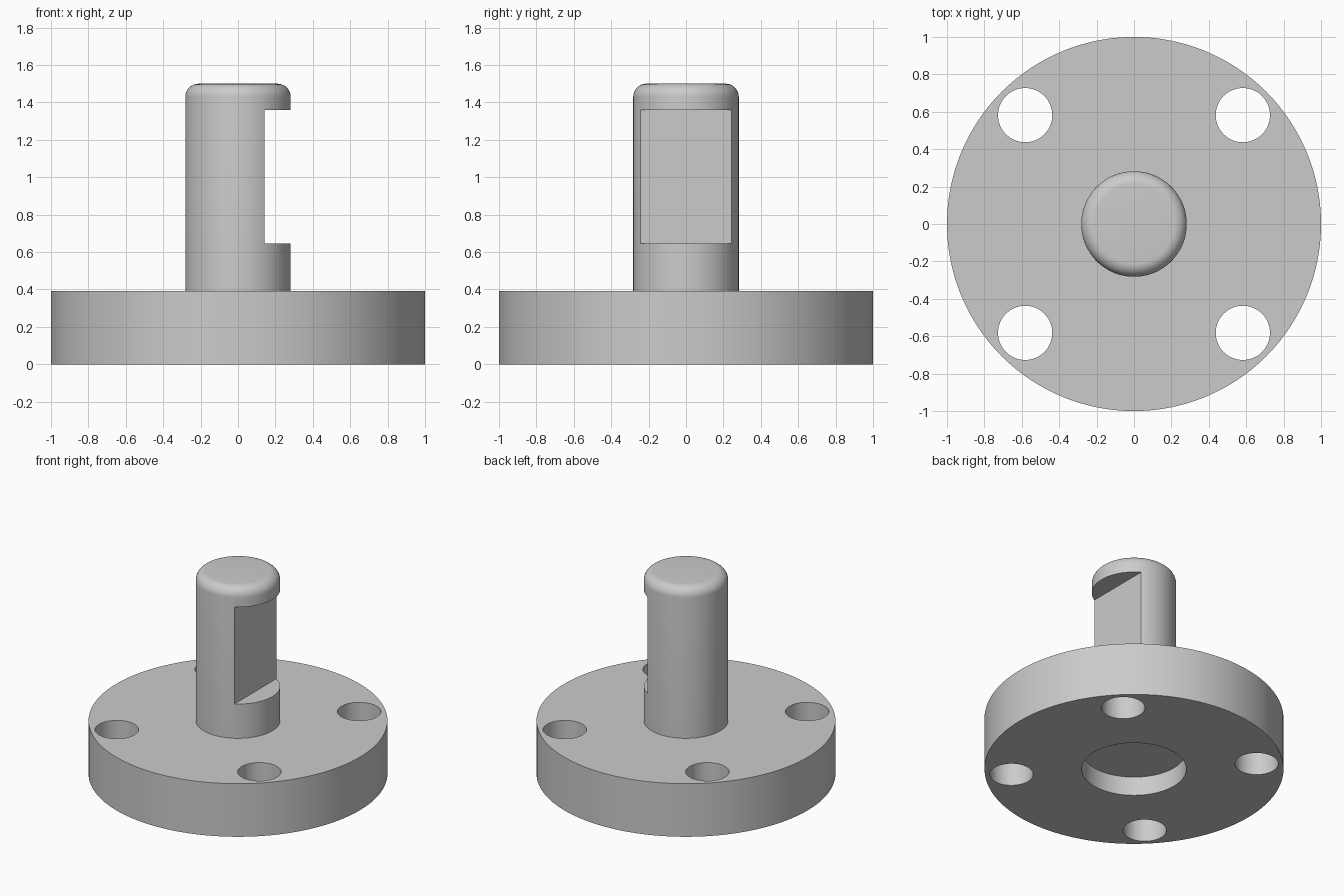
import bpy, bmesh, math

if "Cube" in bpy.data.objects:
    bpy.data.objects.remove(bpy.data.objects["Cube"])

FLANGE_R, FLANGE_TOP = 1.0, 0.392
SHAFT_R, SHAFT_TOP, FILLET = 0.282, 1.5, 0.07
RECESS_R, RECESS_DEPTH = 0.35, 0.14
HOLE_R, HOLE_POS = 0.145, 0.582
FLAT_X, FLAT_LOW, FLAT_HIGH = 0.142, 0.645, 1.36

grey = bpy.data.materials.new("plain_grey")
grey.use_nodes = True
grey.diffuse_color = (0.6, 0.6, 0.6, 1)
grey.node_tree.nodes["Principled BSDF"].inputs["Base Color"].default_value = (0.6, 0.6, 0.6, 1)


def lathe(name, profile, steps=128):
    """Revolve a (radius, height) profile, with both ends on the axis, into a solid."""
    bm = bmesh.new()
    verts = [bm.verts.new((r, 0, z)) for r, z in profile]
    edges = [bm.edges.new(pair) for pair in zip(verts, verts[1:])]
    bmesh.ops.spin(bm, geom=verts + edges, cent=(0, 0, 0), axis=(0, 0, 1),
                   angle=math.tau, steps=steps, use_merge=False)
    bmesh.ops.remove_doubles(bm, verts=bm.verts, dist=0.0005)
    bmesh.ops.recalc_face_normals(bm, faces=bm.faces)
    mesh = bpy.data.meshes.new(name)
    bm.to_mesh(mesh)
    bm.free()
    obj = bpy.data.objects.new(name, mesh)
    bpy.context.collection.objects.link(obj)
    obj.data.materials.append(grey)
    return obj


def cut(target, cutter):
    """Subtract the cutter from the target, then remove it."""
    cutter.hide_render = True
    cutter.data.materials.append(grey)
    mod = target.modifiers.new("cut", "BOOLEAN")
    mod.operation = "DIFFERENCE"
    mod.solver = "EXACT"
    mod.object = cutter
    bpy.ops.object.select_all(action="DESELECT")
    bpy.context.view_layer.objects.active = target
    target.select_set(True)
    bpy.ops.object.modifier_apply(modifier=mod.name)
    bpy.data.objects.remove(cutter)


# Flange and shaft in one profile: underside recess, rim, shaft, rounded tip
profile = [(0, RECESS_DEPTH), (RECESS_R, RECESS_DEPTH), (RECESS_R, 0), (FLANGE_R, 0),
           (FLANGE_R, FLANGE_TOP), (SHAFT_R, FLANGE_TOP)]
for i in range(9):
    a = math.pi / 2 * i / 8
    profile.append((SHAFT_R - FILLET + FILLET * math.cos(a),
                    SHAFT_TOP - FILLET + FILLET * math.sin(a)))
profile.append((0, SHAFT_TOP))
body = lathe("flanged_shaft", profile)

# Four bolt holes through the flange
for sx in (-1, 1):
    for sy in (-1, 1):
        bpy.ops.mesh.primitive_cylinder_add(vertices=64, radius=HOLE_R, depth=1,
                                            location=(sx * HOLE_POS, sy * HOLE_POS, 0.2))
        bpy.context.object.name = "bolt_hole_cutter"
        cut(body, bpy.context.object)

# Flat notch on the left side of the shaft
bpy.ops.mesh.primitive_cube_add(size=1, location=(FLAT_X + 0.25, 0, (FLAT_LOW + FLAT_HIGH) / 2))
notch = bpy.context.object
notch.name = "notch_cutter"
notch.scale = (0.5, 1, FLAT_HIGH - FLAT_LOW)
bpy.context.view_layer.update()
cut(body, notch)

# Smooth round walls with crisp edges
bpy.ops.object.select_all(action="DESELECT")
body.select_set(True)
bpy.context.view_layer.objects.active = body
bpy.ops.object.shade_smooth_by_angle(angle=math.radians(30))
